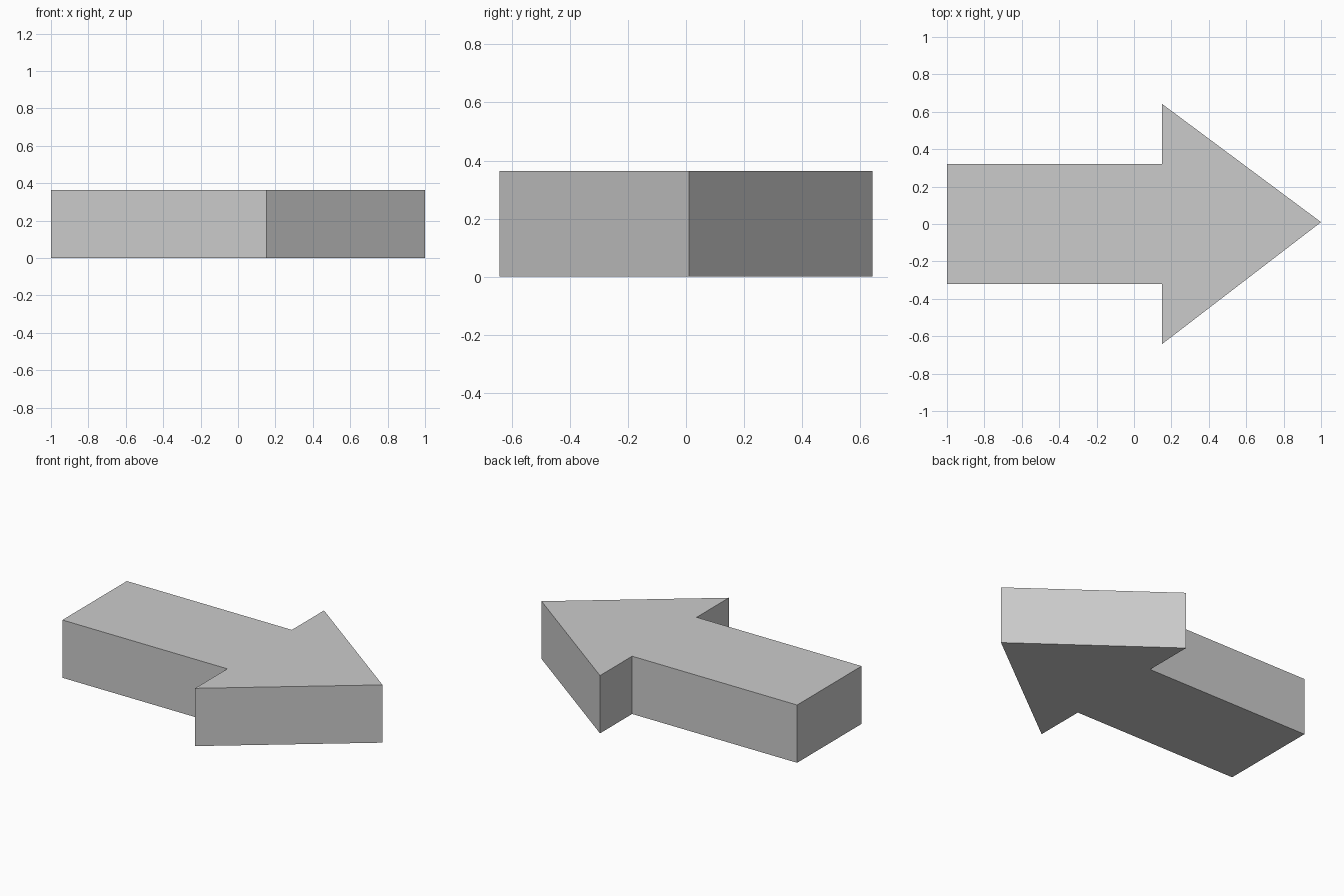
import bpy, bmesh
from mathutils import Vector

if "Cube" in bpy.data.objects:
    bpy.data.objects.remove(bpy.data.objects["Cube"])

HEIGHT = 0.364

# Arrow outline, counter-clockwise from above
outline = [(-1.0, -0.32), (0.15, -0.32), (0.15, -0.642), (1.0, 0.01),
           (0.15, 0.642), (0.15, 0.322), (-1.0, 0.322)]

# Solid arrow: the outline extruded upwards
bm = bmesh.new()
base = bm.faces.new([bm.verts.new((x, y, 0)) for x, y in outline])
top = bmesh.ops.extrude_face_region(bm, geom=[base], use_keep_orig=True)
bmesh.ops.translate(bm, vec=Vector((0, 0, HEIGHT)),
                    verts=[g for g in top["geom"] if isinstance(g, bmesh.types.BMVert)])
bmesh.ops.recalc_face_normals(bm, faces=bm.faces)

mesh = bpy.data.meshes.new("arrow")
bm.to_mesh(mesh)
bm.free()
bpy.context.collection.objects.link(bpy.data.objects.new("arrow", mesh))
